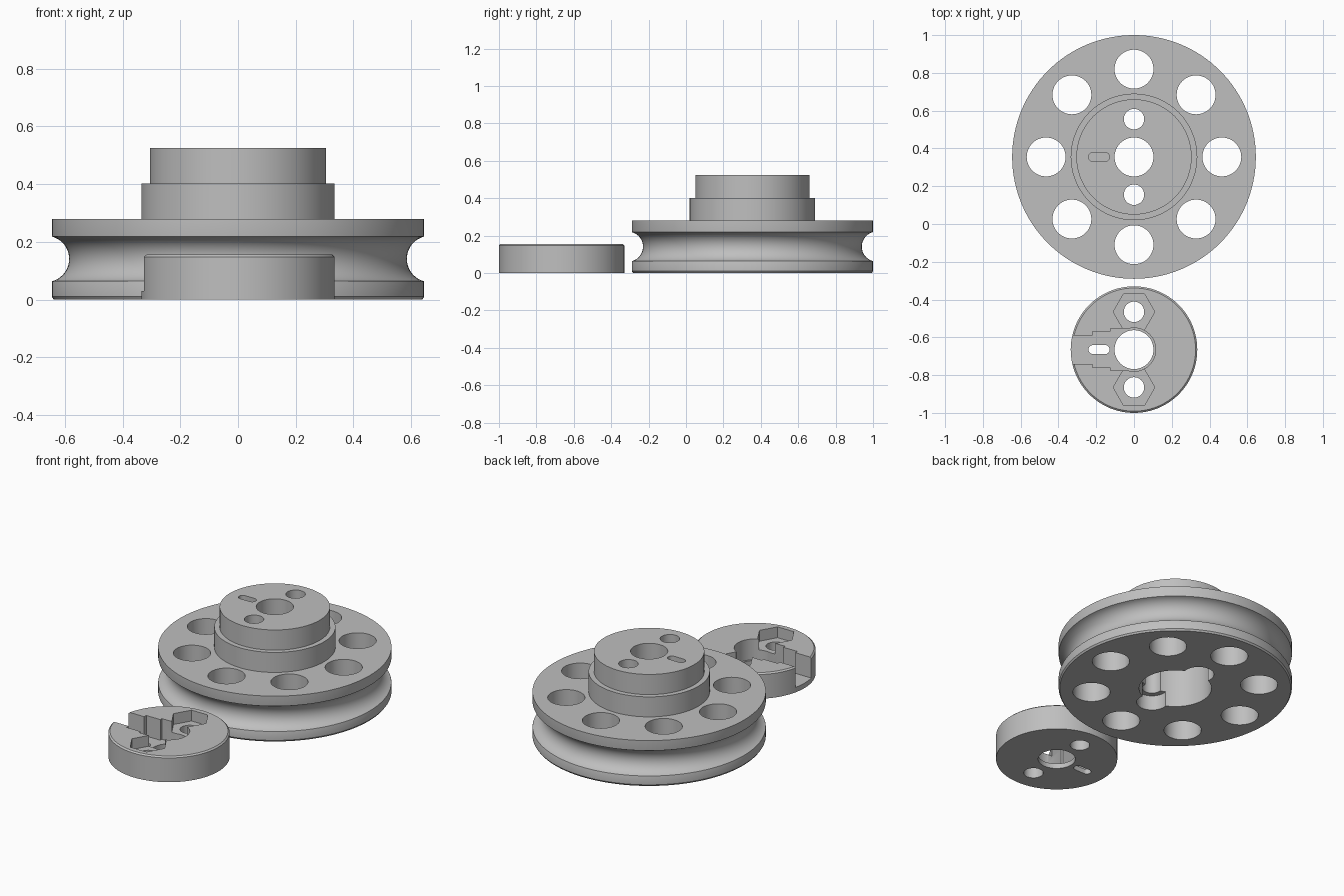
import bpy, bmesh, math
from mathutils import Vector

cube = bpy.data.objects.get("Cube")
if cube:
    bpy.data.objects.remove(cube, do_unlink=True)

grey = bpy.data.materials.new("light_grey")
grey.use_nodes = True
COLOUR = (0.52, 0.52, 0.52, 1)
grey.diffuse_color = COLOUR
grey.node_tree.nodes["Principled BSDF"].inputs["Base Color"].default_value = COLOUR

WHEEL_Y, CAP_Y = 0.355, -0.665
HOLE_R, BOLT_R, BOLT_Y = 0.103, 0.054, 0.2


def make_object(name, bm):
    bmesh.ops.recalc_face_normals(bm, faces=bm.faces)
    mesh = bpy.data.meshes.new(name)
    bm.to_mesh(mesh)
    bm.free()
    obj = bpy.data.objects.new(name, mesh)
    bpy.context.collection.objects.link(obj)
    return obj


def lathe(name, profile, steps=128):
    """Turn a profile of (radius, z) points into a closed solid."""
    bm = bmesh.new()
    rings = []
    for r, z in profile:
        rings.append([bm.verts.new((r * math.cos(i * math.tau / steps),
                                    r * math.sin(i * math.tau / steps), z))
                      for i in range(steps)])
    for a, b in zip(rings, rings[1:]):
        for i in range(steps):
            j = (i + 1) % steps
            bm.faces.new((a[i], a[j], b[j], b[i]))
    bm.faces.new(rings[0])
    bm.faces.new(rings[-1])
    return make_object(name, bm)


def prism(outline, z0, z1):
    """Upright cutter from an outline in plan."""
    bm = bmesh.new()
    face = bm.faces.new([bm.verts.new((x, y, z0)) for x, y in outline])
    top = bmesh.ops.extrude_face_region(bm, geom=[face])
    verts = [v for v in top["geom"] if isinstance(v, bmesh.types.BMVert)]
    bmesh.ops.translate(bm, verts=verts, vec=Vector((0, 0, z1 - z0)))
    return make_object("cutter", bm)


def circle(r, x=0, y=0, n=48):
    return [(x + r * math.cos(i * math.tau / n), y + r * math.sin(i * math.tau / n))
            for i in range(n)]


def slot(x0, x1, r, n=12):
    right = [(x1 + r * math.sin(i * math.pi / n), -r * math.cos(i * math.pi / n))
             for i in range(n + 1)]
    return right + [(x0 + x1 - x, -y) for x, y in right]


def box(x0, x1, h):
    return [(x0, -h), (x1, -h), (x1, h), (x0, h)]


def carve(obj, cuts):
    """Subtract each (outline, bottom, top) in turn, baking the result."""
    for outline, z0, z1 in cuts:
        cutter = prism(outline, z0, z1)
        mod = obj.modifiers.new("cut", "BOOLEAN")
        mod.operation, mod.solver, mod.object = "DIFFERENCE", "EXACT", cutter
        bpy.context.view_layer.update()
        baked = bpy.data.meshes.new_from_object(
            obj.evaluated_get(bpy.context.evaluated_depsgraph_get()))
        obj.modifiers.clear()
        obj.data = baked
        bpy.data.objects.remove(cutter, do_unlink=True)


def finish(obj, y):
    obj.location.y = y
    obj.data.materials.clear()
    obj.data.materials.append(grey)
    bpy.ops.object.select_all(action="DESELECT")
    obj.select_set(True)
    bpy.context.view_layer.objects.active = obj
    bpy.ops.object.shade_smooth_by_angle(angle=math.radians(25))


BELOW, ABOVE = -0.1, 0.7
key_slot = slot(-0.217, -0.153, 0.024)

# Grooved wheel with stepped hub
groove = [(0.665 - 0.08 * math.cos(a), 0.141 + 0.08 * math.sin(a))
          for a in (math.radians(-75 + 150 * i / 20) for i in range(21))]
wheel = lathe("pulley_wheel", [(0.638, 0), (0.645, 0.01), (0.645, 0.062)] + groove +
              [(0.645, 0.222), (0.645, 0.28), (0.335, 0.28), (0.335, 0.402),
               (0.305, 0.402), (0.305, 0.525)])

# Shaft bore, underside recess, key slot, lightening holes and bolt holes
wheel_cuts = [(circle(HOLE_R), BELOW, ABOVE), (circle(0.2, n=96), BELOW, 0.35),
              (key_slot, 0.45, ABOVE)]
for i in range(8):
    a = i * math.tau / 8
    wheel_cuts.append((circle(HOLE_R, 0.465 * math.cos(a), 0.465 * math.sin(a)), BELOW, ABOVE))
for side in (-1, 1):
    wheel_cuts.append((circle(BOLT_R, 0, side * BOLT_Y), BELOW, ABOVE))
    wheel_cuts.append((circle(0.085, 0, side * BOLT_Y), BELOW, 0.09))
carve(wheel, wheel_cuts)
finish(wheel, WHEEL_Y)

# Clamp cap with stepped channel, nut pockets and bolt holes
cap = lathe("clamp_cap", [(0.335, 0), (0.335, 0.148), (0.326, 0.156)])
FLOOR = 0.03
cap_cuts = [(circle(HOLE_R), BELOW, ABOVE), (circle(0.115), FLOOR, ABOVE),
            (box(-0.4, 0, 0.075), FLOOR, ABOVE), (box(-0.22, 0, 0.095), FLOOR, ABOVE),
            (box(-0.125, 0, 0.111), FLOOR, ABOVE), (key_slot, BELOW, ABOVE)]
for side in (-1, 1):
    cap_cuts.append((circle(0.11, 0, side * BOLT_Y, 6), 0.09, ABOVE))
    cap_cuts.append((circle(BOLT_R, 0, side * BOLT_Y), BELOW, ABOVE))
carve(cap, cap_cuts)
finish(cap, CAP_Y)
